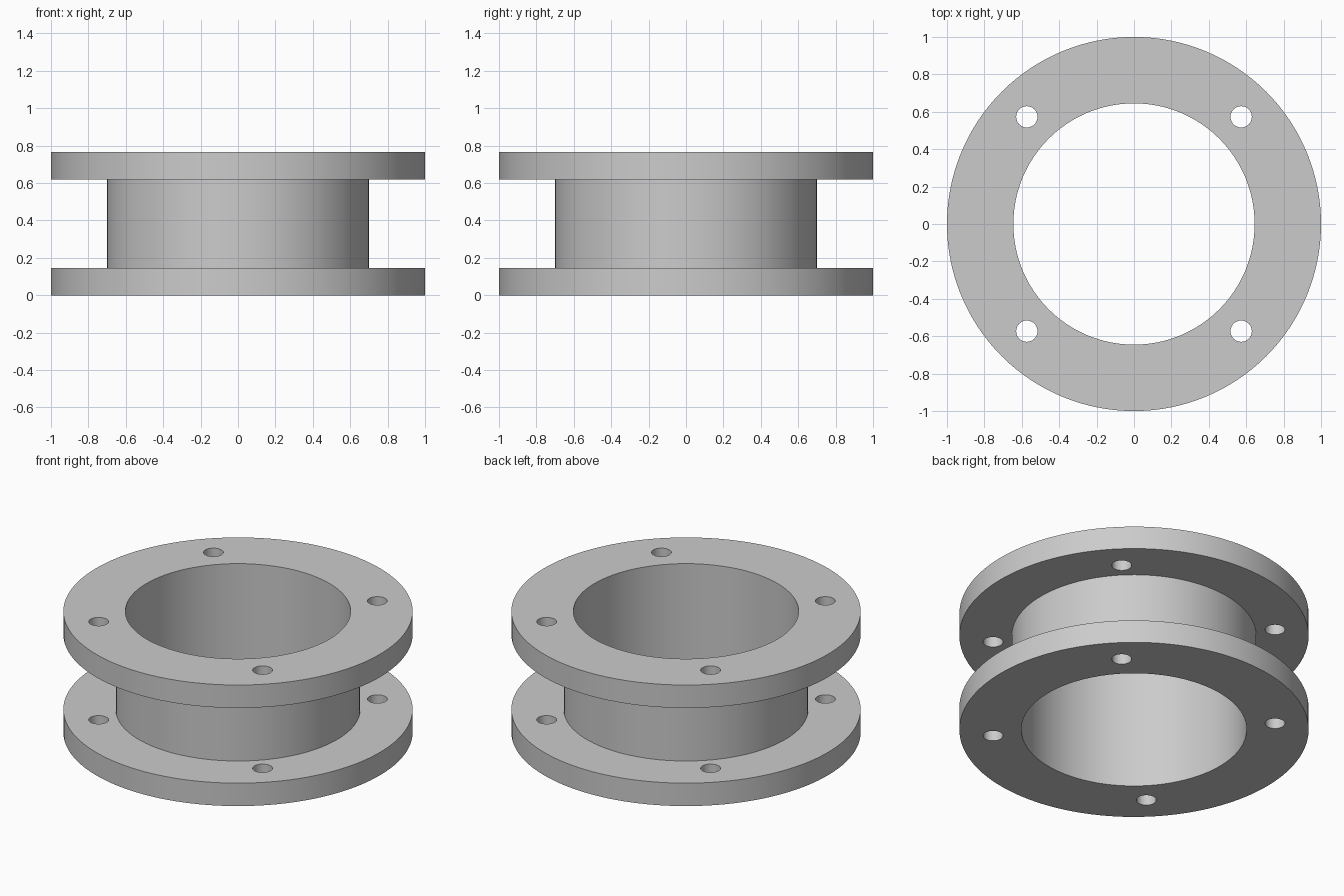
import bpy
import bmesh
from math import radians, tau
from mathutils import Matrix, Vector

cube = bpy.data.objects.get("Cube")
if cube:
    bpy.data.objects.remove(cube, do_unlink=True)

OUTER, SLEEVE, BORE = 1.0, 0.70, 0.645
HEIGHT, FLANGE = 0.765, 0.145
HOLE_POS, HOLE_RADIUS = 0.573, 0.057
SEGMENTS = 128

grey = bpy.data.materials.new("plain grey")
grey.use_nodes = True
colour = (0.6, 0.6, 0.6, 1)
grey.diffuse_color = colour
grey.node_tree.nodes["Principled BSDF"].inputs["Base Color"].default_value = colour


def make_object(name, bm):
    bmesh.ops.recalc_face_normals(bm, faces=bm.faces)
    mesh = bpy.data.meshes.new(name)
    bm.to_mesh(mesh)
    bm.free()
    mesh.materials.append(grey)
    obj = bpy.data.objects.new(name, mesh)
    bpy.context.collection.objects.link(obj)
    return obj


# Flanged sleeve: closed cross-section turned about the vertical axis
profile = [
    (BORE, 0), (OUTER, 0), (OUTER, FLANGE), (SLEEVE, FLANGE),
    (SLEEVE, HEIGHT - FLANGE), (OUTER, HEIGHT - FLANGE),
    (OUTER, HEIGHT), (BORE, HEIGHT),
]
bm = bmesh.new()
verts = [bm.verts.new((r, 0, z)) for r, z in profile]
edges = [bm.edges.new((a, b)) for a, b in zip(verts, verts[1:] + verts[:1])]
bmesh.ops.spin(bm, geom=verts + edges, cent=(0, 0, 0), axis=(0, 0, 1),
               angle=tau, steps=SEGMENTS, use_merge=True)
bmesh.ops.remove_doubles(bm, verts=bm.verts, dist=0.0001)
spool = make_object("flanged_sleeve", bm)

# Bolt holes: four pins through both flanges
bm = bmesh.new()
for sx in (-1, 1):
    for sy in (-1, 1):
        centre = Vector((sx * HOLE_POS, sy * HOLE_POS, HEIGHT / 2))
        bmesh.ops.create_cone(bm, cap_ends=True, segments=32,
                              radius1=HOLE_RADIUS, radius2=HOLE_RADIUS,
                              depth=HEIGHT * 1.5,
                              matrix=Matrix.Translation(centre))
cutter = make_object("bolt_hole_cutter", bm)
cutter.hide_render = True

cut = spool.modifiers.new("bolt holes", 'BOOLEAN')
cut.operation = 'DIFFERENCE'
cut.solver = 'EXACT'
cut.object = cutter

# Apply the cut, then smooth the round walls and keep the rims sharp
bpy.ops.object.select_all(action='DESELECT')
spool.select_set(True)
bpy.context.view_layer.objects.active = spool
bpy.ops.object.modifier_apply(modifier=cut.name)
bpy.data.objects.remove(cutter, do_unlink=True)
bpy.ops.object.shade_smooth_by_angle(angle=radians(30))
